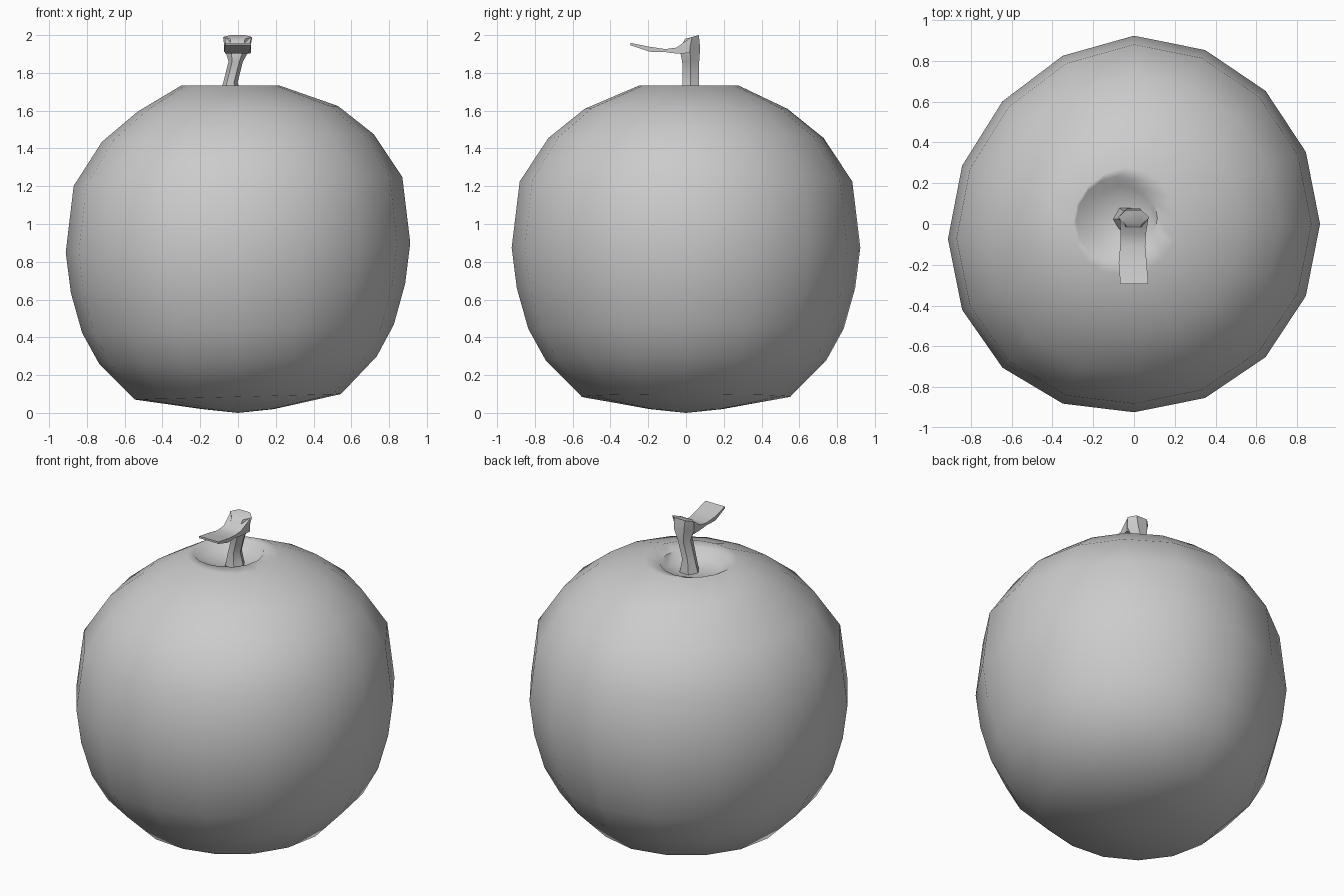
import bpy
import bmesh
from math import cos, sin, pi, radians

if "Cube" in bpy.data.objects:
    bpy.data.objects.remove(bpy.data.objects["Cube"])


def loft(name, rings, cap=True, angle=45):
    """Skin a list of closed point rings, cap both ends, smooth by angle."""
    bm = bmesh.new()
    loops = [[bm.verts.new(p) for p in ring] for ring in rings]
    n = len(loops[0])
    for a, b in zip(loops, loops[1:]):
        for i in range(n):
            j = (i + 1) % n
            bm.faces.new((a[i], a[j], b[j], b[i]))
    if cap:
        bm.faces.new(loops[0])
        bm.faces.new(loops[-1])
    bmesh.ops.remove_doubles(bm, verts=bm.verts, dist=1e-5)
    bmesh.ops.recalc_face_normals(bm, faces=bm.faces)
    mesh = bpy.data.meshes.new(name)
    bm.to_mesh(mesh)
    bm.free()
    obj = bpy.data.objects.new(name, mesh)
    bpy.context.collection.objects.link(obj)
    bpy.context.view_layer.objects.active = obj
    obj.select_set(True)
    bpy.ops.object.shade_smooth_by_angle(angle=radians(angle))
    obj.select_set(False)
    return obj


# Fruit body: 16-sided lathe, slightly lopsided, with a shallow off-centre dimple
SIDES = 16
profile = [  # radius, height, centre x, centre y
    (0, 0, 0, 0), (0.19, 0.02, 0, 0), (0.545, 0.085, 0, 0), (0.735, 0.28, 0, 0),
    (0.825, 0.445, 0, 0), (0.885, 0.66, 0, 0), (0.912, 0.875, 0, 0),
    (0.87, 1.225, 0, 0), (0.72, 1.455, 0, 0), (0.53, 1.61, 0, 0),
    (0.26, 1.733, -0.04, 0.015), (0.2, 1.728, -0.085, 0.03),
    (0.16, 1.68, -0.07, 0.03), (0, 1.66, -0.04, 0.025)]


def body_ring(r, z, cx, cy):
    ring = []
    for i in range(SIDES):
        a = 2 * pi * i / SIDES
        x, y = r * cos(a), r * sin(a) * 1.012
        lean = 0.027 * x if r > 0.3 else 0
        ring.append((x + cx, y + cy + 0.08 * min(x, 0), z + lean))
    return ring


loft("fruit_body", [body_ring(*p) for p in profile], cap=False, angle=60)


# Stem: six-sided sections rising and flaring to the cut top
def stem_ring(cx, cy, z, rx, ry, slant=0):
    pts = [(cos(pi * k / 3), sin(pi * k / 3) / 0.866) for k in range(6)]
    return [(cx + rx * u, cy + ry * v, z + slant * v) for u, v in pts]


loft("stem", [stem_ring(*s) for s in [
    (-0.04, 0.025, 1.64, 0.07, 0.055), (-0.04, 0.025, 1.69, 0.055, 0.05),
    (-0.04, 0.025, 1.75, 0.038, 0.043), (-0.012, 0.025, 1.86, 0.038, 0.045),
    (-0.003, 0.02, 1.93, 0.068, 0.055), (-0.002, 0.032, 1.99, 0.077, 0.036, 0.01)]])


# Leaf: thin flat blade reaching forward from the stem top
def leaf_ring(y, z, x0, x1, t):
    return [(x0, y, z - t), (x1, y, z - t), (x1, y, z + t), (x0, y, z + t)]


loft("leaf", [leaf_ring(*s) for s in [
    (0.02, 1.945, -0.07, 0.07, 0.04), (-0.05, 1.918, -0.065, 0.058, 0.016),
    (-0.11, 1.918, -0.068, 0.055, 0.008), (-0.19, 1.925, -0.075, 0.062, 0.013),
    (-0.295, 1.953, -0.067, 0.07, 0.006)]])
